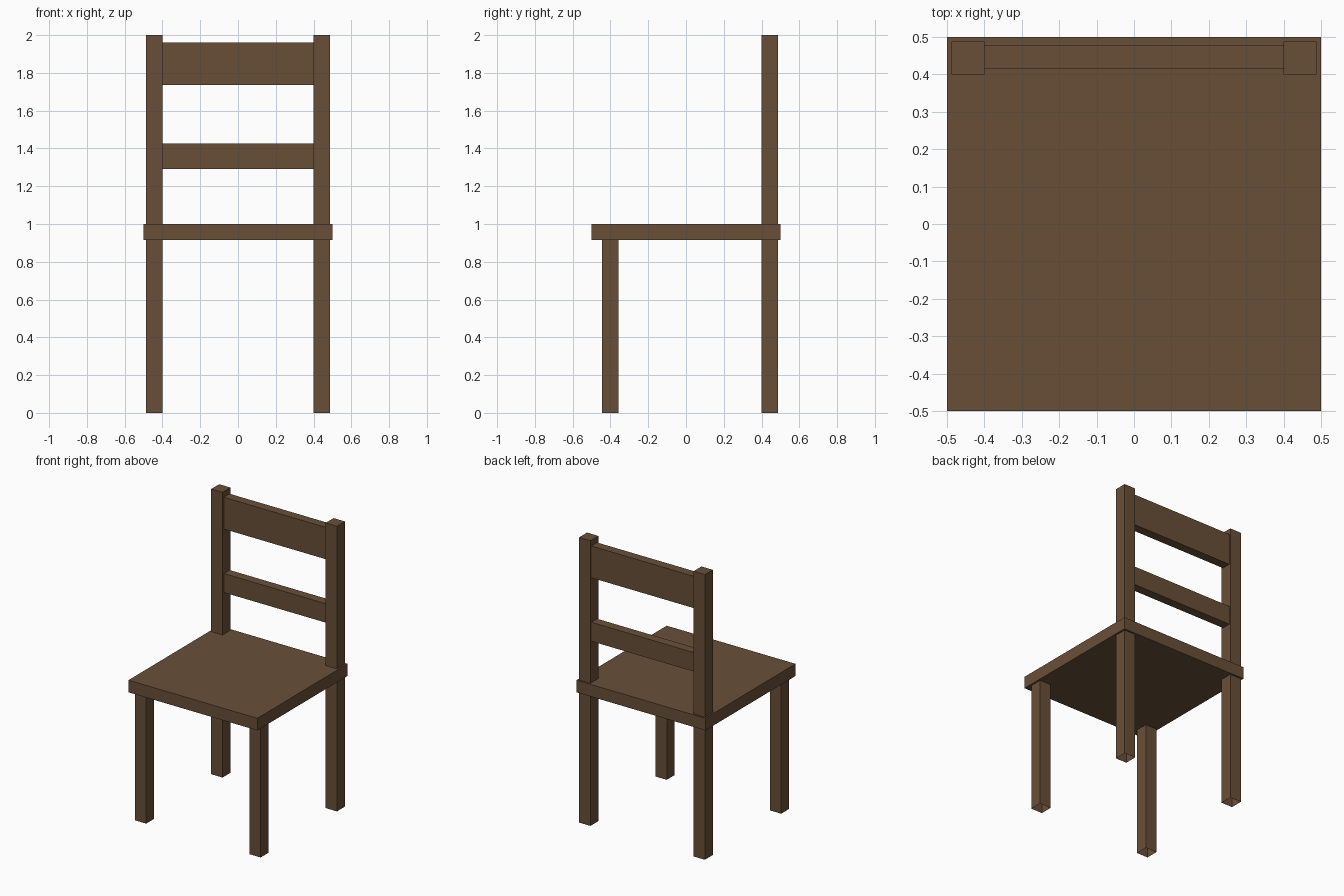
import bpy
import bmesh

if "Cube" in bpy.data.objects:
    bpy.data.objects.remove(bpy.data.objects["Cube"])

wood = bpy.data.materials.new("brown_wood")
wood.diffuse_color = (0.14, 0.078, 0.04, 1.0)
wood.use_nodes = True
wood.node_tree.nodes["Principled BSDF"].inputs["Base Color"].default_value = wood.diffuse_color


def box(name, x, y, z, open_bottom=False):
    """Box spanning the (min, max) ranges, optionally without its bottom face."""
    bm = bmesh.new()
    bmesh.ops.create_cube(bm, size=1.0)
    if open_bottom:
        bottom = [f for f in bm.faces if f.normal.z < -0.5]
        bmesh.ops.delete(bm, geom=bottom, context='FACES_ONLY')
    for v in bm.verts:
        for i, (lo, hi) in enumerate((x, y, z)):
            v.co[i] = hi if v.co[i] > 0 else lo
    mesh = bpy.data.meshes.new(name)
    bm.to_mesh(mesh)
    bm.free()
    mesh.materials.append(wood)
    obj = bpy.data.objects.new(name, mesh)
    bpy.context.collection.objects.link(obj)
    return obj


# Seat board
box("seat", (-0.5, 0.5), (-0.5, 0.5), (0.915, 1.0))

# Legs: the back pair continue upward as the backrest posts
for side, x in (("left", (-0.488, -0.40)), ("right", (0.40, 0.488))):
    box(f"front_leg_{side}", x, (-0.446, -0.358), (0.0, 0.915), open_bottom=True)
    box(f"back_post_{side}", x, (0.40, 0.488), (0.0, 2.0), open_bottom=True)

# Backrest slats between the posts
for name, z in (("upper_slat", (1.737, 1.96)), ("lower_slat", (1.292, 1.425))):
    box(name, (-0.40, 0.40), (0.415, 0.479), z)
